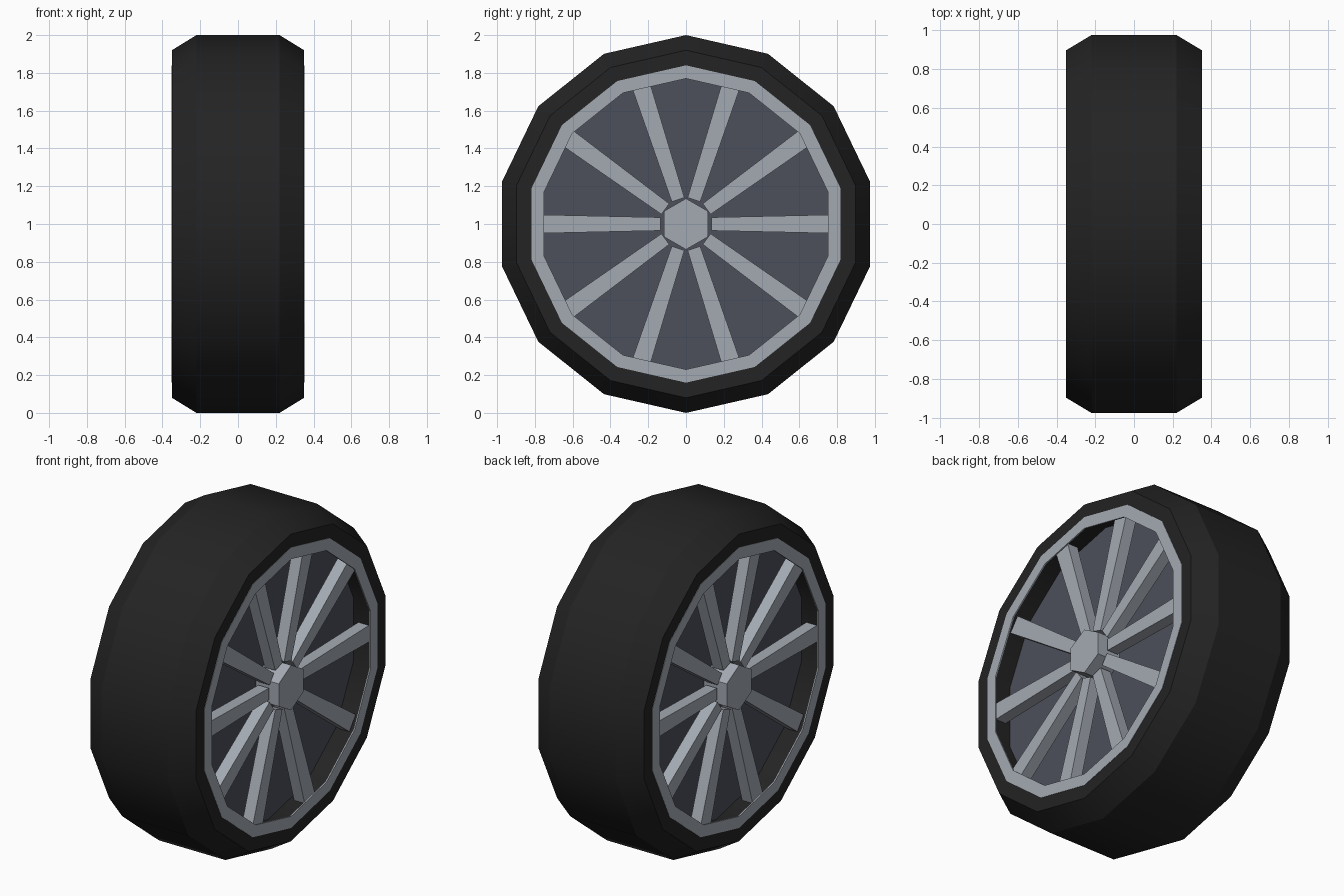
import bpy, bmesh, math
from mathutils import Matrix, Vector

cube = bpy.data.objects.get("Cube")
if cube:
    bpy.data.objects.remove(cube, do_unlink=True)

SIDES = 14
SPOKES = 10
CENTRE = Vector((0, 0, 1))


def material(name, colour):
    mat = bpy.data.materials.new(name)
    mat.use_nodes = True
    mat.diffuse_color = (*colour, 1)
    mat.node_tree.nodes["Principled BSDF"].inputs["Base Color"].default_value = (*colour, 1)
    return mat


rubber = material("black rubber", (0.017, 0.017, 0.017))
alloy = material("light alloy", (0.37, 0.40, 0.45))
backing = material("dark slate", (0.073, 0.079, 0.102))


def finish(name, bm, mat):
    """Turn a bmesh into an object sitting on the axle."""
    bmesh.ops.recalc_face_normals(bm, faces=bm.faces)
    mesh = bpy.data.meshes.new(name)
    bm.to_mesh(mesh)
    bm.free()
    mesh.materials.append(mat)
    obj = bpy.data.objects.new(name, mesh)
    obj.location = CENTRE
    bpy.context.collection.objects.link(obj)
    return obj


def lathe(name, profile, sides, mat, closed=True):
    """Revolve (x, radius) points round the axle; open profiles get end caps."""
    bm = bmesh.new()
    rings = []
    for x, r in profile:
        angles = [2 * math.pi * i / sides for i in range(sides)]
        rings.append([bm.verts.new((x, r * math.sin(a), r * math.cos(a))) for a in angles])
    pairs = list(zip(rings, rings[1:]))
    if closed:
        pairs.append((rings[-1], rings[0]))
    else:
        bm.faces.new(rings[0])
        bm.faces.new(rings[-1])
    for a, b in pairs:
        for i in range(sides):
            j = (i + 1) % sides
            bm.faces.new((a[i], a[j], b[j], b[i]))
    return finish(name, bm, mat)


# Tyre: flat tread, bevelled shoulders, flat sidewalls
half = [(0.35, 0.83), (0.35, 0.92), (0.22, 1.0)]
tyre = lathe("tyre", half + [(-x, r) for x, r in reversed(half)], SIDES, rubber)
bpy.context.view_layer.objects.active = tyre
tyre.select_set(True)
bpy.ops.object.shade_smooth_by_angle(angle=math.radians(30))
tyre.select_set(False)

# Solid plate closing the middle of the wheel
lathe("wheel_plate", [(-0.2, 0.83), (0.2, 0.83)], SIDES, backing, closed=False)


def spokes(name, side):
    """Ring of separate spokes, slightly wider towards the rim."""
    bm = bmesh.new()
    for k in range(SPOKES):
        turn = Matrix.Rotation(2 * math.pi * k / SPOKES, 3, "X")
        ends = []
        for r, w in ((0.135, 0.035), (0.81, 0.05)):
            ends.append([bm.verts.new(turn @ Vector((side * x, r, z)))
                         for x, z in ((0.23, -w), (0.30, -w), (0.30, w), (0.23, w))])
        a, b = ends
        bm.faces.new(a)
        bm.faces.new(b)
        for i in range(4):
            j = (i + 1) % 4
            bm.faces.new((a[i], a[j], b[j], b[i]))
    finish(name, bm, alloy)


# Rim, hub and spokes on both sides
for label, side in (("left", 1), ("right", -1)):
    lathe(label + "_rim", [(side * x, r) for x, r in
                           ((0.343, 0.77), (0.352, 0.77), (0.352, 0.84), (0.343, 0.84))],
          SIDES, alloy)
    lathe(label + "_hub", [(side * 0.19, 0.135), (side * 0.352, 0.135)], 6, alloy, closed=False)
    spokes(label + "_spokes", side)
